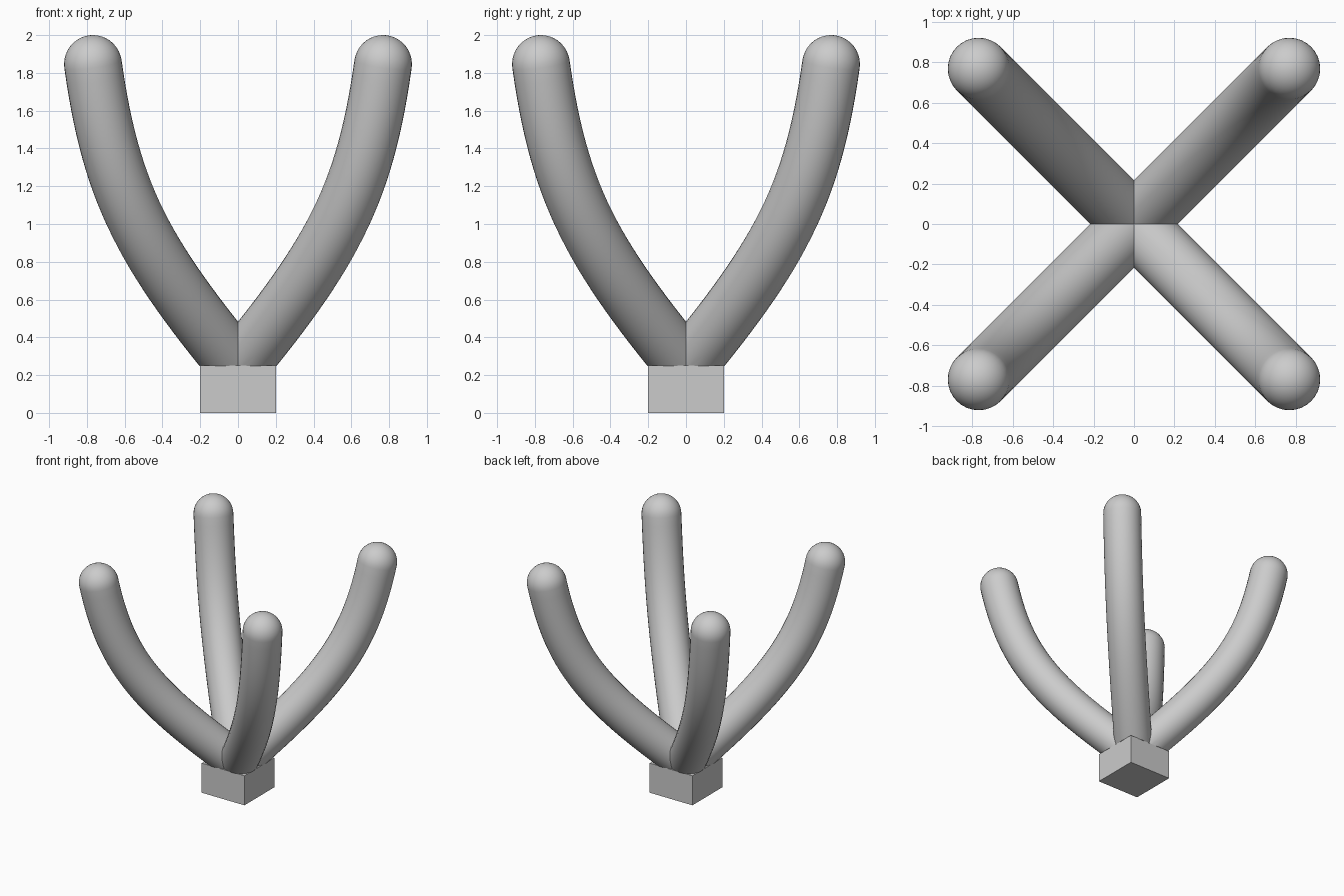
import bpy, bmesh, math
from mathutils import Vector
from mathutils.geometry import interpolate_bezier

if "Cube" in bpy.data.objects:
    bpy.data.objects.remove(bpy.data.objects["Cube"])

R = 0.153      # arm radius
SIDES = 32


def finish(bm, name):
    bmesh.ops.recalc_face_normals(bm, faces=bm.faces[:])
    mesh = bpy.data.meshes.new(name)
    bm.to_mesh(mesh)
    bm.free()
    ob = bpy.data.objects.new(name, mesh)
    bpy.context.collection.objects.link(ob)
    return ob


def arm(name, sx, sy):
    # Centre line, given as (offset along x and y, height)
    ctrl = [Vector((a * sx, a * sy, z)) for a, z in
            ((0.008, 0.25), (0.52, 0.87), (0.675, 1.19), (0.768, 1.847))]
    path = interpolate_bezier(*ctrl, 28)
    start = (ctrl[1] - ctrl[0]).normalized()
    end = (ctrl[3] - ctrl[2]).normalized()
    side = Vector((-sy, sx, 0)).normalized()

    # Stations: run below the base top, along the curve, then the round cap
    stations = [(path[0] - start * 0.35, start, R)]
    for i, p in enumerate(path):
        a, b = path[max(i - 1, 0)], path[min(i + 1, len(path) - 1)]
        t = start if i == 0 else end if i == len(path) - 1 else (b - a).normalized()
        stations.append((p, t, R))
    for k in range(1, 10):
        ang = math.pi / 2 * k / 10
        stations.append((path[-1] + end * R * math.sin(ang), end, R * math.cos(ang)))

    bm = bmesh.new()
    rings = []
    for p, t, r in stations:
        n = t.cross(side)
        rings.append([bm.verts.new(p + r * (side * math.cos(q) + n * math.sin(q)))
                      for q in (2 * math.pi * j / SIDES for j in range(SIDES))])
    for lo, hi in zip(rings, rings[1:]):
        for j in range(SIDES):
            k = (j + 1) % SIDES
            bm.faces.new((lo[j], lo[k], hi[k], hi[j]))
    pole = bm.verts.new(path[-1] + end * R)
    for j in range(SIDES):
        bm.faces.new((rings[-1][j], rings[-1][(j + 1) % SIDES], pole))

    # Cut flat where the arm sits on the base
    cut = bmesh.ops.bisect_plane(bm, geom=bm.verts[:] + bm.edges[:] + bm.faces[:],
                                 plane_co=(0, 0, 0.248), plane_no=(0, 0, 1),
                                 clear_inner=True)
    edges = [e for e in cut["geom_cut"] if isinstance(e, bmesh.types.BMEdge)]
    bmesh.ops.holes_fill(bm, edges=edges)

    ob = finish(bm, name)
    bpy.ops.object.select_all(action='DESELECT')
    ob.select_set(True)
    bpy.context.view_layer.objects.active = ob
    bpy.ops.object.shade_smooth_by_angle(angle=math.radians(35))


# Square base block
bm = bmesh.new()
bmesh.ops.create_cube(bm, size=1)
bmesh.ops.scale(bm, vec=(0.4, 0.4, 0.25), verts=bm.verts)
bmesh.ops.translate(bm, vec=(0, 0, 0.125), verts=bm.verts)
finish(bm, "base")

# Four curved arms on the diagonals
for sx, x_name in ((-1, "left"), (1, "right")):
    for sy, y_name in ((-1, "front"), (1, "back")):
        arm(f"arm_{y_name}_{x_name}", sx, sy)
